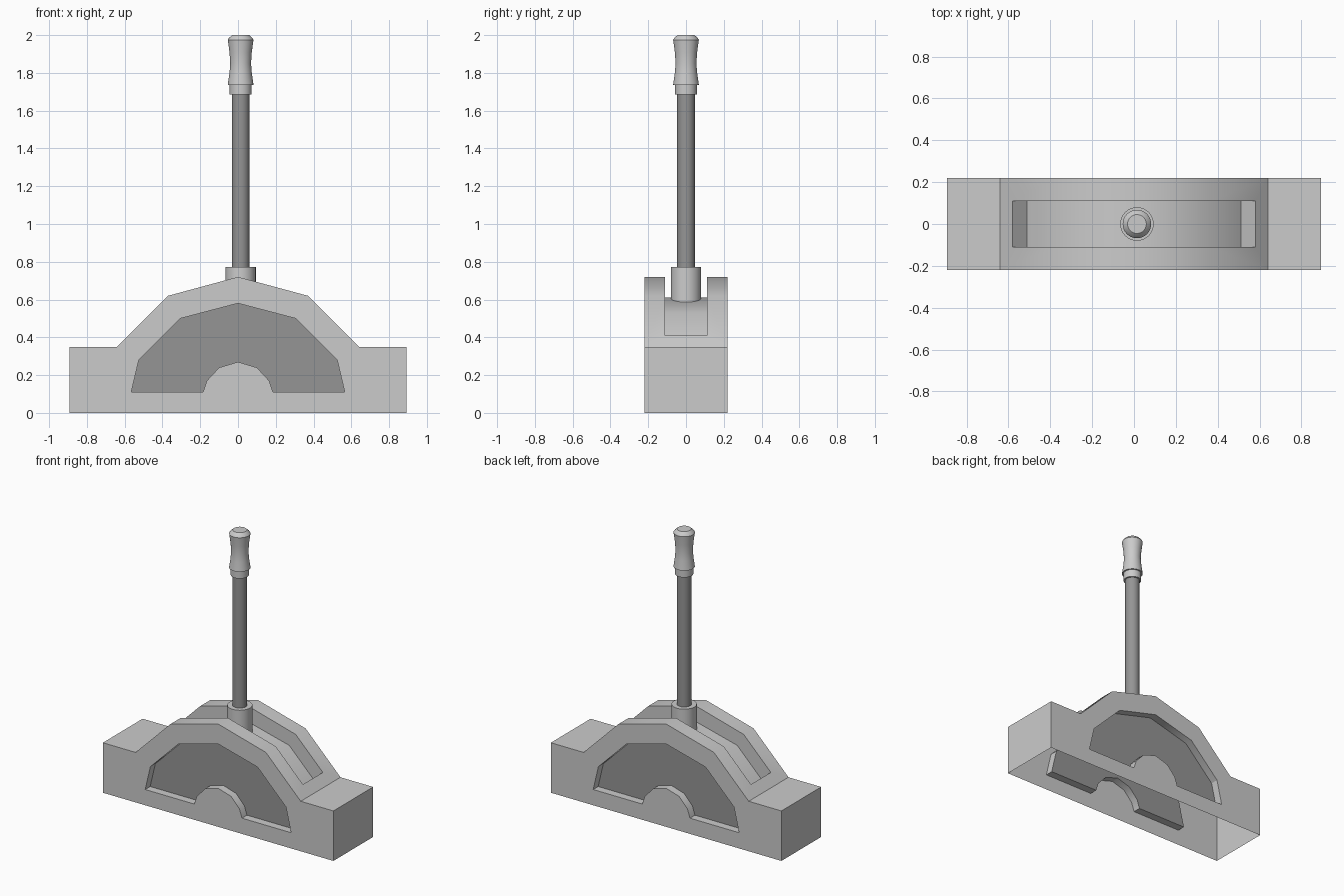
import bpy, bmesh, math

if "Cube" in bpy.data.objects:
    bpy.data.objects.remove(bpy.data.objects["Cube"])

dark = bpy.data.materials.new("dark_grey")
dark.diffuse_color = (0.3, 0.3, 0.3, 1)
dark.use_nodes = True
dark.node_tree.nodes["Principled BSDF"].inputs["Base Color"].default_value = dark.diffuse_color


def mirrored(half):
    """Close a right-hand half profile by mirroring it in x."""
    return half + [(-x, z) for x, z in reversed(half) if x > 0]


def make_object(name, bm):
    bmesh.ops.recalc_face_normals(bm, faces=bm.faces[:])
    mesh = bpy.data.meshes.new(name)
    bm.to_mesh(mesh)
    bm.free()
    ob = bpy.data.objects.new(name, mesh)
    bpy.context.collection.objects.link(ob)
    return ob


def activate(ob):
    bpy.ops.object.select_all(action='DESELECT')
    ob.select_set(True)
    bpy.context.view_layer.objects.active = ob


def smooth(ob, angle):
    activate(ob)
    bpy.ops.object.shade_smooth_by_angle(angle=math.radians(angle))


def prism(name, profile, y0, y1):
    """Extrude an x-z profile from y0 to y1."""
    bm = bmesh.new()
    face = bm.faces.new([bm.verts.new((x, y0, z)) for x, z in profile])
    ext = bmesh.ops.extrude_face_region(bm, geom=[face])["geom"]
    verts = [v for v in ext if isinstance(v, bmesh.types.BMVert)]
    bmesh.ops.translate(bm, verts=verts, vec=(0, y1 - y0, 0))
    return make_object(name, bm)


def turned(name, profile, cx, sides=32):
    """Revolve (radius, z) rings about a vertical axis and cap both ends."""
    bm = bmesh.new()
    rings = []
    for r, z in profile:
        rings.append([bm.verts.new((cx + r * math.cos(2 * math.pi * i / sides),
                                    r * math.sin(2 * math.pi * i / sides), z))
                      for i in range(sides)])
    for a, b in zip(rings, rings[1:]):
        for i in range(sides):
            j = (i + 1) % sides
            bm.faces.new((a[i], a[j], b[j], b[i]))
    bm.faces.new(rings[0])
    bm.faces.new(rings[-1])
    ob = make_object(name, bm)
    smooth(ob, 30)
    return ob


def cut(ob, cutter):
    activate(ob)
    mod = ob.modifiers.new("cut", 'BOOLEAN')
    mod.operation = 'DIFFERENCE'
    mod.solver = 'EXACT'
    mod.object = cutter
    bpy.ops.object.modifier_apply(modifier=mod.name)
    bpy.data.objects.remove(cutter)


# Arched housing
housing = prism("housing", mirrored([(0.893, 0), (0.893, 0.35), (0.64, 0.35),
                                     (0.37, 0.62), (0, 0.72)]), -0.22, 0.22)

# Recessed side panels around a half-round hub
recess = mirrored([(0.185, 0.11), (0.565, 0.11), (0.525, 0.28), (0.305, 0.50),
                   (0, 0.58)])
recess += [(-0.165, 0.17), (-0.10, 0.24), (0, 0.27), (0.10, 0.24), (0.165, 0.17)]
PANEL_Y = 0.165
for side in (-1, 1):
    cut(housing, prism("recess_cutter", recess, side * PANEL_Y, side * 0.3))

# Lever slot following the arch
slot = mirrored([(0.51, 0.34), (0.68, 0.51), (0.4, 0.9)])
slot += [(-0.32, 0.53), (0, 0.61), (0.32, 0.53)]
cut(housing, prism("slot_cutter", slot, -0.11, 0.11))

# Open underside and dark panels
housing.data.materials.clear()
grey = bpy.data.materials.new("grey")
grey.diffuse_color = (0.8, 0.8, 0.8, 1)
grey.use_nodes = True
grey.node_tree.nodes["Principled BSDF"].inputs["Base Color"].default_value = grey.diffuse_color
housing.data.materials.append(grey)
housing.data.materials.append(dark)
bm = bmesh.new()
bm.from_mesh(housing.data)
for f in bm.faces:
    on_panel = all(abs(abs(v.co.y) - PANEL_Y) < 0.002 for v in f.verts)
    f.material_index = 1 if on_panel and abs(f.normal.y) > 0.9 else 0
under = [f for f in bm.faces if all(v.co.z < 0.001 for v in f.verts)]
bmesh.ops.delete(bm, geom=under, context='FACES')
bm.to_mesh(housing.data)
bm.free()
smooth(housing, 31)

# Lever: collar, rod and waisted grip
CX = 0.014
turned("lever_collar", [(0.08, 0.585), (0.08, 0.773)], CX)
rod = turned("lever_rod", [(0.047, 0.60), (0.047, 1.70)], CX)
rod.data.materials.append(dark)
turned("lever_grip", [(0.058, 1.685), (0.058, 1.737), (0.068, 1.737),
                      (0.059, 1.80), (0.055, 1.85), (0.059, 1.91),
                      (0.068, 1.975), (0.062, 1.985), (0.045, 2.0)], CX)
